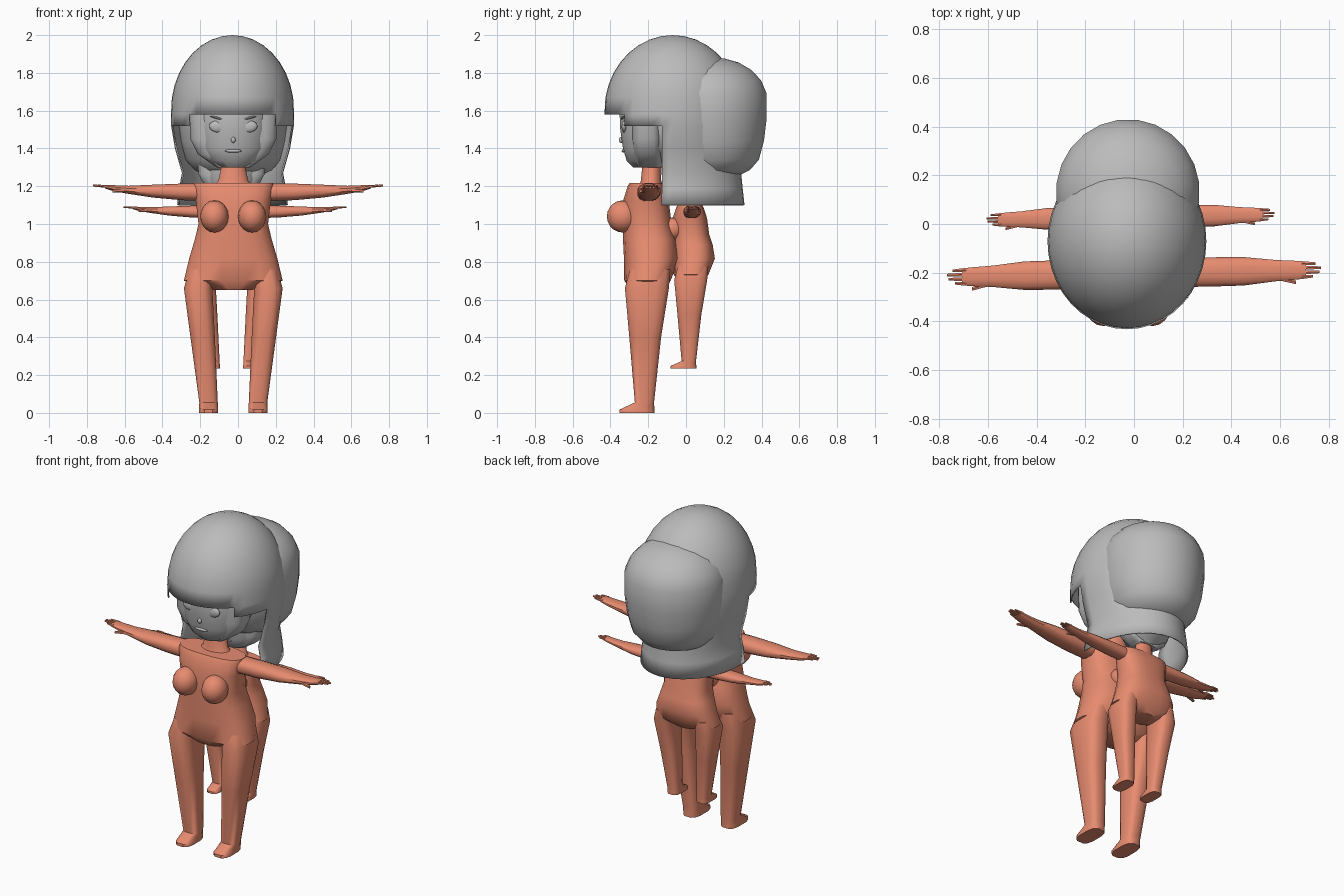
import bpy, bmesh
from math import cos, sin, pi, copysign, radians
from mathutils import Matrix

old = bpy.data.objects.get("Cube")
if old:
    bpy.data.objects.remove(old, do_unlink=True)


def material(name, rgb):
    m = bpy.data.materials.new(name)
    m.use_nodes = True
    m.diffuse_color = (*rgb, 1)
    m.node_tree.nodes["Principled BSDF"].inputs["Base Color"].default_value = (*rgb, 1)
    return m


SKIN = material("terracotta", (0.8, 0.26, 0.16))
GREY = material("grey", (0.5, 0.5, 0.5))
MID = -0.025  # x of the body's centre line


def finish(bm, name, mat, matrix=Matrix(), angle=40):
    bmesh.ops.recalc_face_normals(bm, faces=bm.faces)
    me = bpy.data.meshes.new(name)
    bm.to_mesh(me)
    bm.free()
    me.transform(matrix)
    me.materials.append(mat)
    ob = bpy.data.objects.new(name, me)
    bpy.context.collection.objects.link(ob)
    bpy.ops.object.select_all(action="DESELECT")
    ob.select_set(True)
    bpy.context.view_layer.objects.active = ob
    bpy.ops.object.shade_smooth_by_angle(angle=radians(angle))
    return ob


def loft(name, rings, mat, matrix=Matrix(), axis="z", sides=16, power=1.0, angle=40):
    """Skin closed rings (t, centre_u, half_u, low_v, high_v) along an axis."""
    bm = bmesh.new()
    loops = []
    for t, cu, hu, v0, v1 in rings:
        loop = []
        for i in range(sides):
            a = 2 * pi * (i + 0.5) / sides
            c, s = (copysign(abs(f) ** power, f) for f in (cos(a), sin(a)))
            u, v = cu + hu * c, (v0 + v1) / 2 + (v1 - v0) / 2 * s
            loop.append(bm.verts.new((u, v, t) if axis == "z" else (t, u, v)))
        loops.append(loop)
    for low, high in zip(loops, loops[1:]):
        for i in range(sides):
            j = (i + 1) % sides
            bm.faces.new((low[i], low[j], high[j], high[i]))
    bm.faces.new(loops[0])
    bm.faces.new(loops[-1])
    return finish(bm, name, mat, matrix, angle)


def blob(name, centre, radii, mat, matrix=Matrix(), tilt=0):
    bm = bmesh.new()
    bmesh.ops.create_uvsphere(bm, u_segments=16, v_segments=10, radius=1)
    local = (Matrix.Translation(centre) @ Matrix.Rotation(tilt, 4, "Y")
             @ Matrix.Diagonal((*radii, 1)))
    return finish(bm, name, mat, matrix @ local, 60)


def arm(prefix, side, matrix):
    def tube(name, rows, sides, offset=0):
        rings = [(side * x, -0.203 + 0.02 * side * x + offset + dy, hy, z - hz, z + hz)
                 for x, dy, hy, z, hz in rows]
        loft(prefix + name, rings, SKIN, matrix, "x", sides, 0.8)

    tube("arm", [(0.17, 0, 0.06, 1.168, 0.048), (0.3, 0, 0.062, 1.17, 0.045),
                 (0.45, 0, 0.06, 1.174, 0.035), (0.58, 0, 0.045, 1.181, 0.022),
                 (0.66, 0, 0.04, 1.19, 0.016), (0.705, 0, 0.036, 1.198, 0.01)], 12)
    for k, tip in enumerate((0.735, 0.762, 0.767, 0.745)):
        y = (k - 1.5) * 0.019
        tube(f"finger_{k + 1}", [(0.69, y, 0.009, 1.199, 0.008),
                                 (tip, y * 0.9, 0.006, 1.203, 0.005)], 6)
    tube("thumb", [(0.6, -0.03, 0.013, 1.18, 0.012),
                   (0.665, -0.05, 0.008, 1.174, 0.007)], 6)


def figure(prefix, matrix):
    def upright(name, rows, mat, cx=MID, **kw):
        return loft(prefix + name, [(z, cx, hw, y0, y1) for z, hw, y0, y1 in rows],
                    mat, matrix, **kw)

    upright("torso", [(0.65, 0.1, -0.29, -0.12), (0.7, 0.264, -0.328, -0.08),
                      (0.82, 0.235, -0.33, -0.035), (0.92, 0.205, -0.335, -0.05),
                      (1.0, 0.186, -0.335, -0.075), (1.12, 0.2, -0.335, -0.09),
                      (1.2, 0.215, -0.31, -0.115), (1.217, 0.212, -0.3, -0.125)],
            SKIN, sides=20, power=0.75)
    upright("neck", [(1.2, 0.105, -0.25, -0.12), (1.23, 0.08, -0.24, -0.13),
                     (1.33, 0.06, -0.23, -0.13)], SKIN)

    # head with side hair framing the cheeks
    upright("head", [(1.3, 0.075, -0.28, -0.13), (1.335, 0.135, -0.315, -0.1),
                     (1.4, 0.19, -0.335, -0.02), (1.5, 0.214, -0.35, 0.08),
                     (1.62, 0.22, -0.355, 0.1), (1.8, 0.15, -0.27, 0.05)],
            GREY, sides=24)
    upright("cheek_hair", [(1.3, 0.09, -0.26, -0.125), (1.37, 0.19, -0.28, -0.125),
                           (1.45, 0.23, -0.29, -0.125), (1.6, 0.235, -0.29, -0.125)],
            GREY, power=0.5)
    blob(prefix + "nose", (MID, -0.342, 1.445), (0.012, 0.014, 0.016), GREY, matrix)
    blob(prefix + "mouth", (MID, -0.329, 1.387), (0.045, 0.012, 0.009), GREY, matrix)

    for side, word in ((1, "left_"), (-1, "right_")):
        p = prefix + word
        blob(p + "eye", (MID + side * 0.085, -0.327, 1.515), (0.043, 0.014, 0.03),
             GREY, matrix, -side * 0.2)
        blob(p + "brow", (MID + side * 0.08, -0.332, 1.56), (0.045, 0.012, 0.006),
             GREY, matrix, -side * 0.25)
        blob(p + "breast", (MID + side * 0.1, -0.335, 1.04), (0.075, 0.084, 0.085),
             SKIN, matrix)
        # leg and foot in one skin
        rows = [(0, 0.131, 0.052, -0.353, -0.165), (0.018, 0.131, 0.052, -0.353, -0.165),
                (0.055, 0.131, 0.05, -0.272, -0.168), (0.4, 0.162, 0.066, -0.302, -0.13),
                (0.66, 0.186, 0.077, -0.326, -0.088), (0.76, 0.165, 0.07, -0.3, -0.08)]
        loft(p + "leg", [(z, MID + side * cx, hw, y0, y1) for z, cx, hw, y0, y1 in rows],
             SKIN, matrix, sides=12, power=0.65)
        arm(p, side, matrix)


# large figure in front, smaller one behind
figure("front_", Matrix())
figure("rear_", Matrix.Translation((-0.015, 0.18, 0.235))
       @ Matrix.Diagonal((0.77, 0.75, 0.71, 1)))

# front hair: dome with a stepped fringe and a long curtain round the back
SEG = 40
CX, CY = -0.029, -0.07
levels = [(1.1, 0.293, 0.38), (1.19, 0.283, 0.37), (1.27, 0.268, 0.362),
          (1.4, 0.305, 0.36), (1.52, 0.325, 0.36), (1.58, 0.326, 0.362)]
for k in range(1, 9):
    a = k * pi / 18
    levels.append((1.6 + 0.4 * sin(a), 0.326 * cos(a), 0.362 * cos(a)))
bm = bmesh.new()
grid = [[bm.verts.new((CX + rx * cos(2 * pi * i / SEG), CY + ry * sin(2 * pi * i / SEG), z))
         for i in range(SEG)] for z, rx, ry in levels]
for low, high in zip(grid, grid[1:]):
    z = low[0].co.z
    for i in range(SEG):
        turn = (i + 0.5) * 360 / SEG
        floor = 1.58 if 225 < turn < 315 else 1.52 if 189 < turn < 351 else 1.1
        if z > floor - 0.001:
            j = (i + 1) % SEG
            bm.faces.new((low[i], low[j], high[j], high[i]))
crown = bm.verts.new((CX, CY, 2.0))
for i in range(SEG):
    bm.faces.new((grid[-1][i], grid[-1][(i + 1) % SEG], crown))
bmesh.ops.delete(bm, geom=[v for v in bm.verts if not v.link_faces], context="VERTS")
hair = finish(bm, "front_hair", GREY)
shell = hair.modifiers.new("thickness", "SOLIDIFY")
shell.thickness = 0.008
shell.offset = -1

# rear hair: rounded mass behind the dome
profile = [(1.25, 0.45), (1.285, 0.7), (1.34, 0.86), (1.44, 0.95), (1.56, 1), (1.69, 1),
           (1.76, 0.9), (1.815, 0.73), (1.855, 0.5), (1.876, 0.25), (1.88, 0.05)]
loft("rear_hair", [(z, MID, 0.295 * f, 0.13 - 0.3 * f, 0.13 + 0.3 * f) for z, f in profile],
     GREY, sides=24, angle=50)
